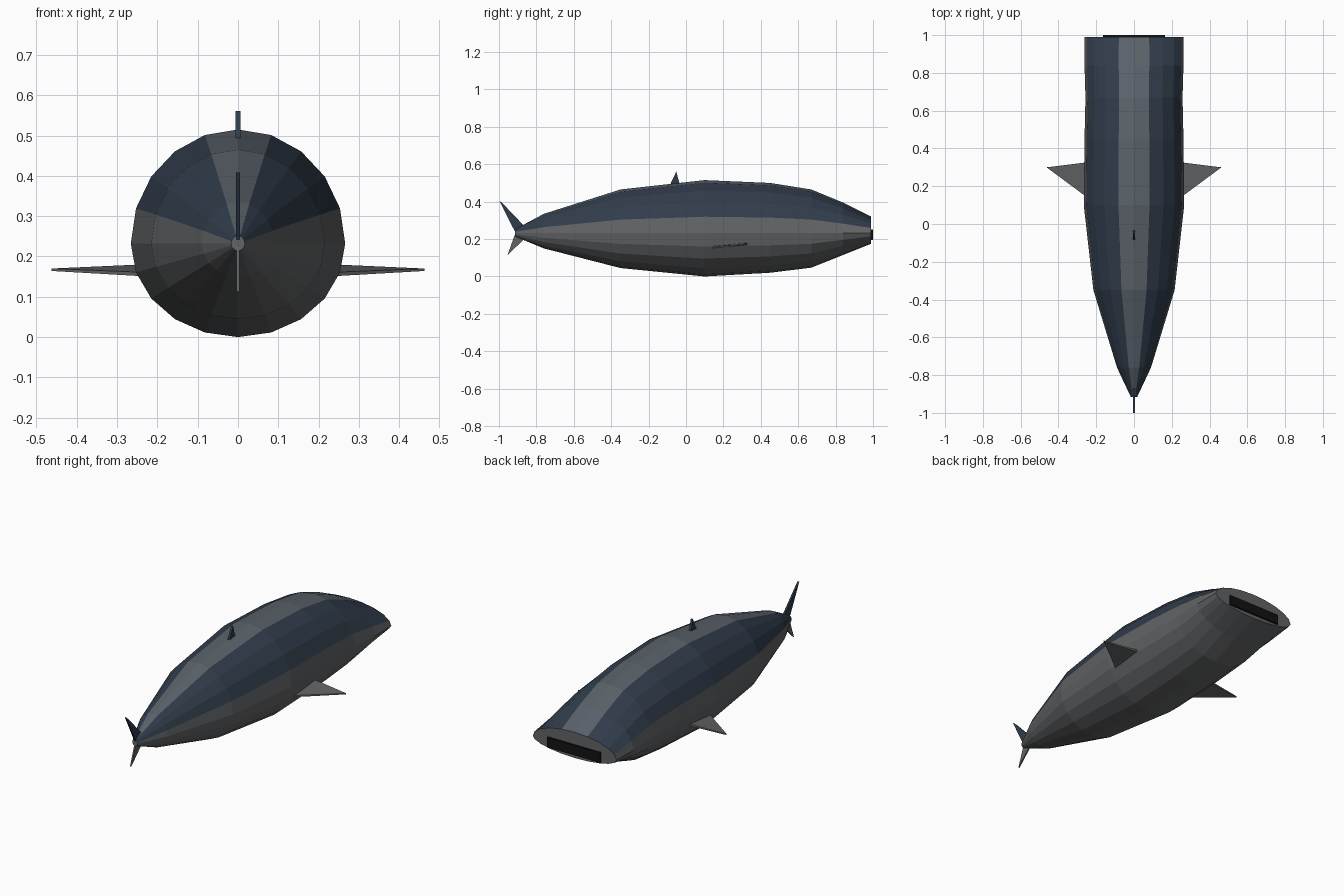
import bpy, bmesh
from math import sin, cos, pi

if "Cube" in bpy.data.objects:
    bpy.data.objects.remove(bpy.data.objects["Cube"])


def material(name, rgb):
    m = bpy.data.materials.new(name)
    m.diffuse_color = (*rgb, 1)
    m.use_nodes = True
    m.node_tree.nodes["Principled BSDF"].inputs["Base Color"].default_value = m.diffuse_color
    return m


grey = material("belly_grey", (0.12, 0.125, 0.13))
slate = material("back_slate", (0.10, 0.12, 0.14))
navy = material("flank_navy", (0.03, 0.045, 0.07))
black = material("mouth_black", (0.006, 0.006, 0.006))


def finish(name, bm, mats):
    bmesh.ops.recalc_face_normals(bm, faces=bm.faces)
    me = bpy.data.meshes.new(name)
    bm.to_mesh(me)
    bm.free()
    ob = bpy.data.objects.new(name, me)
    bpy.context.collection.objects.link(ob)
    for m in mats:
        me.materials.append(m)
    return ob


# Body: 20-sided rings, taller above the midline than below
N, MID = 20, 0.232
rings = [  # y, half width, top z, bottom z
    (-0.915, 0.017, 0.252, 0.214),
    (-0.76, 0.09, 0.335, 0.15),
    (-0.35, 0.215, 0.465, 0.045),
    (0.10, 0.266, 0.515, 0.0),
    (0.45, 0.262, 0.50, 0.02),
    (0.67, 0.257, 0.465, 0.047),
    (0.84, 0.262, 0.395, 0.115),
    (0.99, 0.261, 0.32, 0.175),
]
bm = bmesh.new()
loops = []
for y, w, top, bot in rings:
    loop = []
    for i in range(N):
        a = 2 * pi * i / N
        h = top - MID if sin(a) > 0 else MID - bot
        loop.append(bm.verts.new((w * cos(a), y, MID + h * sin(a))))
    loops.append(loop)
for a, b in zip(loops, loops[1:]):
    for i in range(N):
        j = (i + 1) % N
        f = bm.faces.new((a[i], a[j], b[j], b[i]))
        # grey belly, dark flanks, lighter strip along the back
        f.material_index = 0 if i >= 10 or i in (0, 9) else (1 if i in (4, 5) else 2)
bm.faces.new(loops[0])
bm.faces.new(loops[-1])
finish("body", bm, [grey, slate, navy])


# Fins: triangular wedges, each corner given as a pair of points
def wedge(name, pairs, mat):
    bm = bmesh.new()
    a = [bm.verts.new(p) for p, _ in pairs]
    b = [bm.verts.new(q) for _, q in pairs]
    bm.faces.new(a)
    bm.faces.new(b)
    for i in range(len(a)):
        j = (i + 1) % len(a)
        bm.faces.new((a[i], a[j], b[j], b[i]))
    return finish(name, bm, [mat])


def upright_fin(name, outline, half, mat):
    return wedge(name, [((-half, y, z), (half, y, z)) for y, z in outline], mat)


upright_fin("dorsal_fin", [(-0.09, 0.48), (-0.052, 0.561), (-0.03, 0.48)], 0.006, navy)
upright_fin("tail_upper_lobe", [(-0.912, 0.235), (-1.0, 0.408), (-0.978, 0.388), (-0.86, 0.265)], 0.005, navy)
upright_fin("tail_lower_lobe", [(-0.912, 0.232), (-0.955, 0.113), (-0.86, 0.205)], 0.004, grey)

# Side fins, tilted slightly up toward the head
for side, s in (("left", -1), ("right", 1)):
    corners = [(0.22, 0.12, 0.155, 0.005), (0.22, 0.33, 0.175, 0.006), (0.463, 0.30, 0.167, 0.003)]
    wedge(side + "_side_fin",
          [((s * x, y, z - t), (s * x, y, z + t)) for x, y, z, t in corners], grey)

# Mouth slot on the flat snout
bpy.ops.mesh.primitive_cube_add(size=1, location=(0, 0.985, 0.223))
mouth = bpy.context.object
mouth.name = "mouth"
mouth.scale = (0.33, 0.03, 0.056)
mouth.data.materials.append(black)
